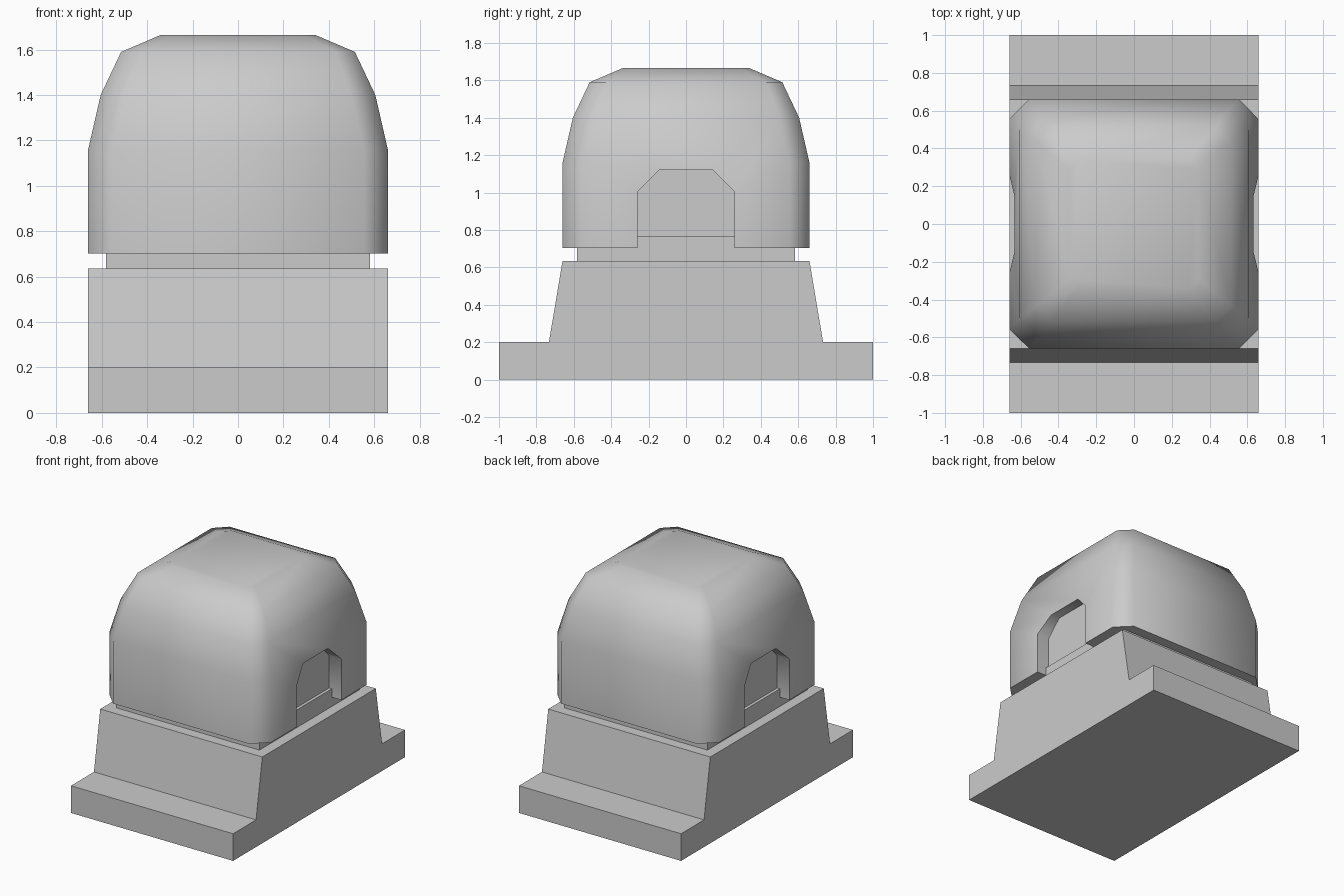
import bpy, bmesh, math

if "Cube" in bpy.data.objects:
    bpy.data.objects.remove(bpy.data.objects["Cube"])


def finish(name, bm, smooth_angle=None):
    bmesh.ops.recalc_face_normals(bm, faces=bm.faces[:])
    mesh = bpy.data.meshes.new(name)
    bm.to_mesh(mesh)
    bm.free()
    if smooth_angle:
        mesh.set_sharp_from_angle(angle=math.radians(smooth_angle))
    obj = bpy.data.objects.new(name, mesh)
    bpy.context.collection.objects.link(obj)
    return obj


# Stepped base: profile in y/z extruded along x
half = [(1, 0), (1, 0.2), (0.733, 0.2), (0.66, 0.635)]
profile = half + [(-y, z) for y, z in reversed(half)]
bm = bmesh.new()
face = bm.faces.new([bm.verts.new((-0.66, y, z)) for y, z in profile])
ext = bmesh.ops.extrude_face_region(bm, geom=[face])["geom"]
bmesh.ops.translate(bm, vec=(1.32, 0, 0),
                    verts=[g for g in ext if isinstance(g, bmesh.types.BMVert)])
finish("base", bm)

# Neck between base and dome
bm = bmesh.new()
bmesh.ops.create_cube(bm, size=1)
bmesh.ops.scale(bm, vec=(1.165, 1.165, 0.135), verts=bm.verts[:])
bmesh.ops.translate(bm, vec=(0, 0, 0.6975), verts=bm.verts[:])
finish("neck", bm)

# Dome: stacked chamfered squares (half width, half width inside chamfer, height)
bm = bmesh.new()
rings = []
for a, c, z in [(0.66, 0.555, 0.703), (0.66, 0.555, 1.16), (0.605, 0.5, 1.4),
                (0.515, 0.43, 1.59), (0.34, 0.29, 1.665)]:
    outline = [(a, -c), (a, c), (c, a), (-c, a), (-a, c), (-a, -c), (-c, -a), (c, -a)]
    rings.append([bm.verts.new((x, y, z)) for x, y in outline])
for j in range(4):
    for k in range(8):
        if j < 2 and k in (0, 4):
            continue  # these sides carry the arched recesses
        n = (k + 1) % 8
        bm.faces.new((rings[j][k], rings[j][n], rings[j + 1][n], rings[j + 1][k])).smooth = True
bm.faces.new(rings[4]).smooth = True

# Arched recess on both x sides
arch = [(0.66, -0.26, 0.703), (0.66, -0.26, 1.005), (0.632, -0.145, 1.12),
        (0.632, 0.145, 1.12), (0.66, 0.26, 1.005), (0.66, 0.26, 0.703)]
bottom = list(rings[0])
for s, k in ((-1, 4), (1, 0)):
    rim = [bm.verts.new((s * x, s * y, z)) for x, y, z in arch]
    back = [bm.verts.new((s * 0.56, s * y, z)) for x, y, z in arch]
    low, mid, high = [(r[k], r[k + 1]) for r in rings[:3]]
    for f in ((low[0], rim[0], rim[1], mid[0]), (mid[0], rim[1], rim[2], high[0]),
              (high[0], rim[2], rim[3], high[1]), (high[1], rim[3], rim[4], mid[1]),
              (mid[1], rim[4], rim[5], low[1])):
        bm.faces.new(f).smooth = True
    for i in range(5):
        bm.faces.new((rim[i], back[i], back[i + 1], rim[i + 1]))
    bm.faces.new(back)
    bottom[k + 1:k + 1] = [rim[0], back[0], back[5], rim[5]]
bm.faces.new(bottom)
finish("dome", bm, 60)
